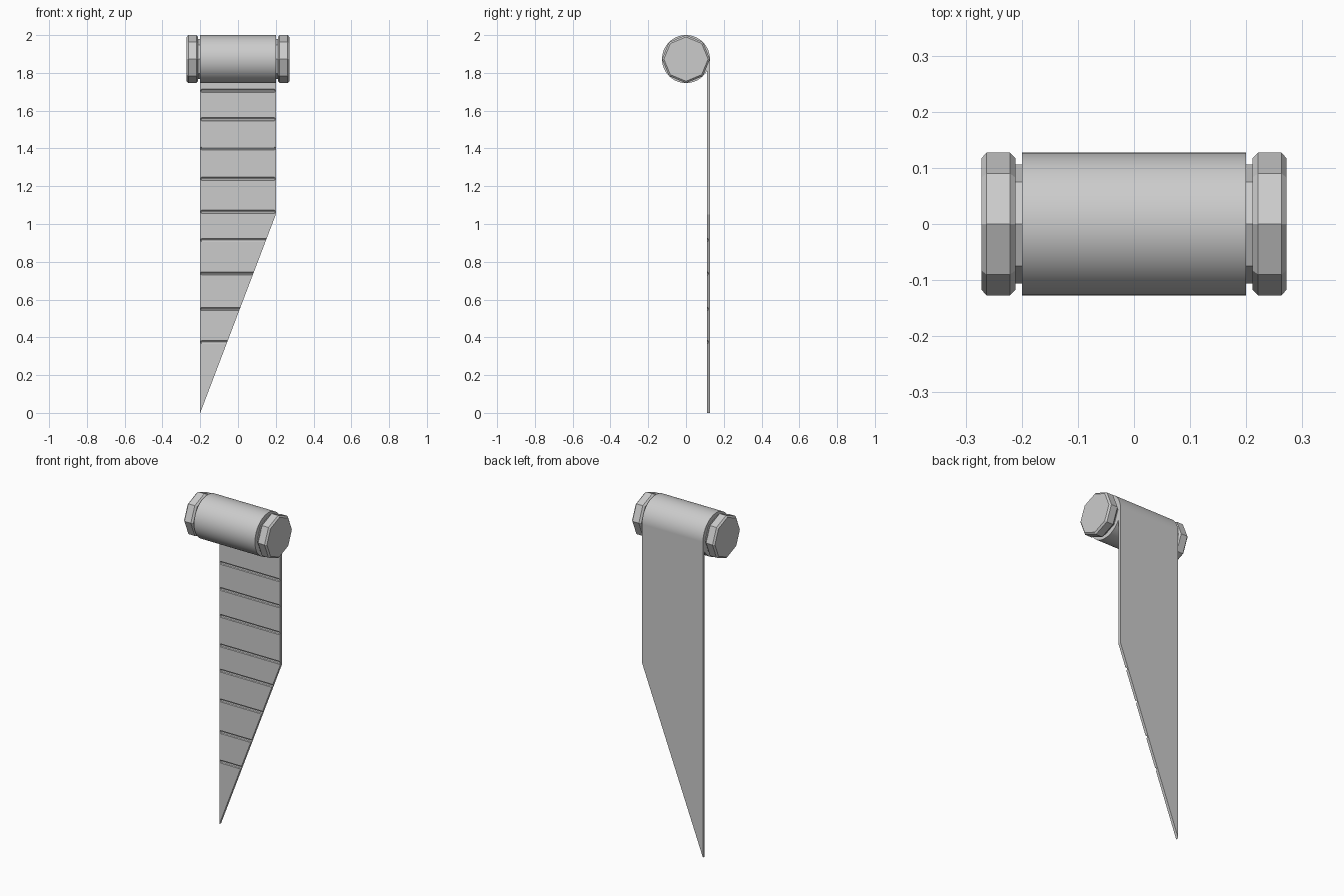
import bpy, bmesh, math

if "Cube" in bpy.data.objects:
    bpy.data.objects.remove(bpy.data.objects["Cube"])

ROLL_Z = 1.873
R = 0.127


def finish(name, bm):
    bmesh.ops.recalc_face_normals(bm, faces=bm.faces)
    me = bpy.data.meshes.new(name)
    bm.to_mesh(me)
    bm.free()
    ob = bpy.data.objects.new(name, me)
    bpy.context.collection.objects.link(ob)
    return ob


def add_lathe_x(bm, rings, sides, y=0.0, z=0.0):
    """Closed solid around an x-parallel axis from (x, radius) rings."""
    loops = []
    for x, r in rings:
        loops.append([bm.verts.new((x, y + r * math.sin(2 * math.pi * i / sides),
                                    z + r * math.cos(2 * math.pi * i / sides)))
                      for i in range(sides)])
    for a, b in zip(loops, loops[1:]):
        for i in range(sides):
            j = (i + 1) % sides
            bm.faces.new((a[i], a[j], b[j], b[i]))
    bm.faces.new(loops[0])
    bm.faces.new(loops[-1])


def lathe(name, rings, sides):
    bm = bmesh.new()
    add_lathe_x(bm, rings, sides, z=ROLL_Z)
    return finish(name, bm)


# Rolled-up part of the scroll, smooth
roll = lathe("roll", [(-0.2, R), (0.2, R)], 64)
bpy.context.view_layer.objects.active = roll
roll.select_set(True)
bpy.ops.object.shade_smooth_by_angle(angle=math.radians(30))

# Octagonal end caps with chamfered rims, on thinner octagonal necks
for side, s in (("left", -1), ("right", 1)):
    lathe(side + "_neck", [(s * 0.19, 0.106), (s * 0.215, 0.106)], 8)
    lathe(side + "_cap", [(s * 0.211, 0.117), (s * 0.221, R),
                          (s * 0.263, R), (s * 0.272, 0.117)], 8)

# Hanging sheet with a slanted lower edge
bm = bmesh.new()
outline = [(-0.2, 0.0), (0.2, 1.05), (0.2, ROLL_Z), (-0.2, ROLL_Z)]
face = bm.faces.new([bm.verts.new((x, 0.110, z)) for x, z in outline])
ext = bmesh.ops.extrude_face_region(bm, geom=[face])
for v in ext["geom"]:
    if isinstance(v, bmesh.types.BMVert):
        v.co.y = R
sheet = finish("hanging_sheet", bm)

# Grooves cut across the front of the sheet like lines of writing
bm = bmesh.new()
for z in (1.705, 1.555, 1.40, 1.24, 1.065, 0.915, 0.738, 0.55, 0.375):
    add_lathe_x(bm, [(-0.198, 0.004), (-0.192, 0.009),
                     (0.192, 0.009), (0.198, 0.004)], 8, y=0.1105, z=z)
cutter = finish("groove_cutter", bm)
cutter.hide_render = True
cutter.display_type = 'WIRE'
mod = sheet.modifiers.new("grooves", 'BOOLEAN')
mod.operation = 'DIFFERENCE'
mod.object = cutter
mod.solver = 'EXACT'
